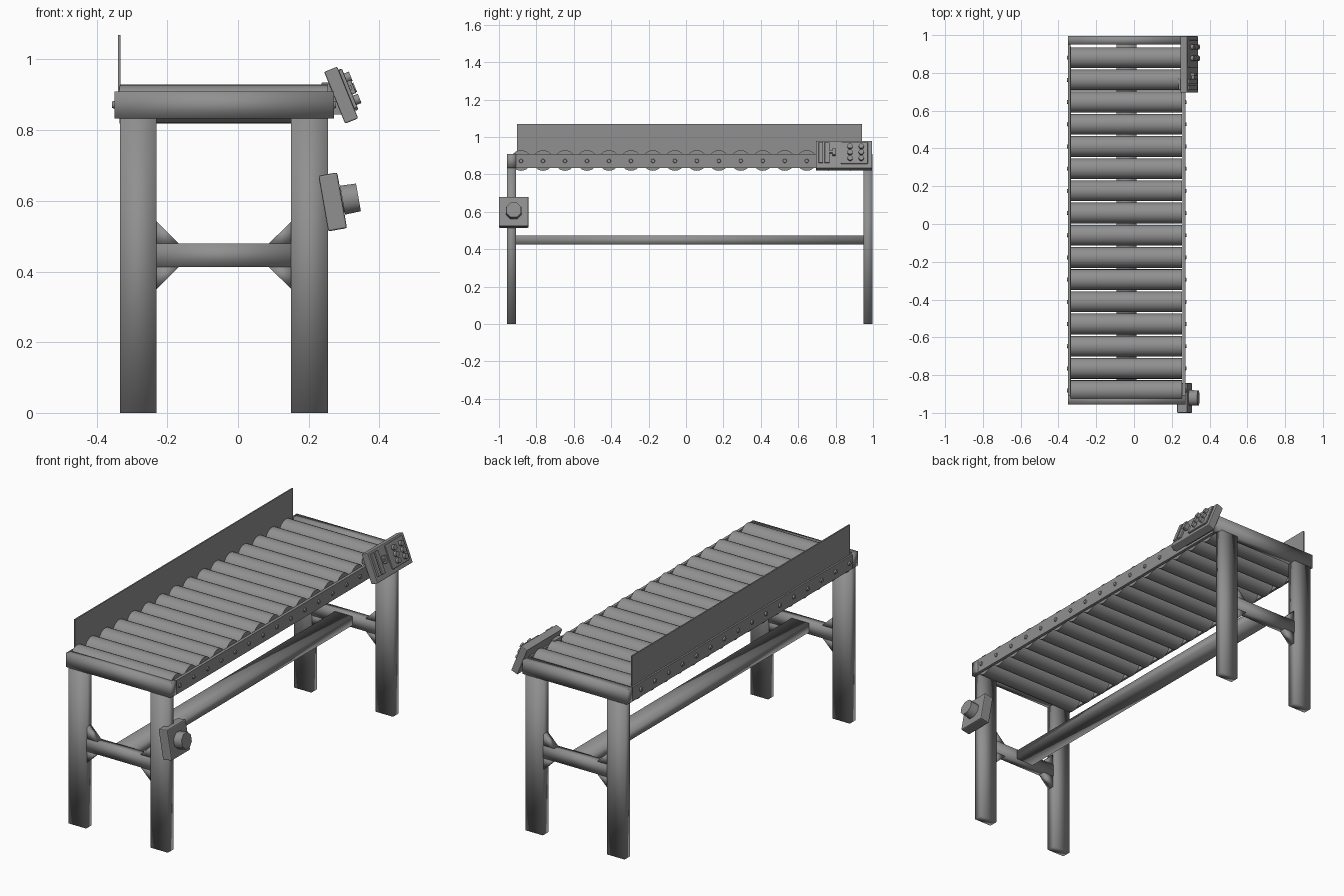
import bpy, bmesh, math
from mathutils import Matrix, Vector

if "Cube" in bpy.data.objects:
    bpy.data.objects.remove(bpy.data.objects["Cube"])

I = Matrix.Identity(4)
CX = -0.04  # centre line of the table frame
GREY = bpy.data.materials.new("dark_grey")
GREY.diffuse_color = (0.28, 0.28, 0.28, 1)
GREY.use_nodes = True
GREY.node_tree.nodes["Principled BSDF"].inputs["Base Color"].default_value = GREY.diffuse_color


def finish(name, bm, mat=I, bevel=0.0, angle=0):
    """Make the object; angle is the smoothing limit in degrees (0 = flat)."""
    bmesh.ops.recalc_face_normals(bm, faces=bm.faces)
    me = bpy.data.meshes.new(name)
    bm.to_mesh(me)
    bm.free()
    me.materials.append(GREY)
    ob = bpy.data.objects.new(name, me)
    bpy.context.collection.objects.link(ob)
    ob.matrix_world = mat
    if bevel:
        m = ob.modifiers.new("bevel", "BEVEL")
        m.width, m.segments = bevel, 2
    if angle:
        bpy.ops.object.select_all(action="DESELECT")
        ob.select_set(True)
        bpy.context.view_layer.objects.active = ob
        bpy.ops.object.shade_smooth_by_angle(angle=math.radians(angle))
    return ob


def box(name, x, y, z, mat=I, bevel=0.0, angle=0):
    """Box given by its (min, max) range on each axis."""
    bm = bmesh.new()
    lo, hi = Vector((x[0], y[0], z[0])), Vector((x[1], y[1], z[1]))
    m = Matrix.Translation((lo + hi) / 2) @ Matrix.Diagonal((*(hi - lo), 1))
    bmesh.ops.create_cube(bm, size=1, matrix=m)
    return finish(name, bm, mat, bevel, angle)


def rod(name, x, y, z, r, sides, mat=I, r2=None, turn=0.0):
    """Cylinder along x between x[0] and x[1]."""
    bm = bmesh.new()
    m = (Matrix.Translation(((x[0] + x[1]) / 2, y, z))
         @ Matrix.Rotation(math.pi / 2, 4, "Y") @ Matrix.Rotation(turn, 4, "Z"))
    bmesh.ops.create_cone(bm, cap_ends=True, segments=sides, radius1=r,
                          radius2=r if r2 is None else r2, depth=x[1] - x[0], matrix=m)
    return finish(name, bm, mat, angle=50)


def gusset(name, x, z, dx, dz, y):
    """Triangular brace plate in the xz plane."""
    bm = bmesh.new()
    pts = [(x, z), (x + dx, z), (x, z + dz)]
    f = bm.faces.new([bm.verts.new((px, y - 0.018, pz)) for px, pz in pts])
    ext = bmesh.ops.extrude_face_region(bm, geom=[f])["geom"]
    bmesh.ops.translate(bm, vec=(0, 0.036, 0),
                        verts=[v for v in ext if isinstance(v, bmesh.types.BMVert)])
    finish(name, bm, angle=180)


# Leg frames at both ends: softly shaded legs, end beam, cross bar and braces
for end, y0, y1 in (("front", -0.956, -0.909), ("back", 0.949, 0.996)):
    ym = (y0 + y1) / 2
    box(end + "_end_beam", (-0.349, 0.272), (y0, y1), (0.833, 0.909), angle=180)
    box(end + "_cross_bar", (-0.23, 0.15), (y0 + 0.002, y1 - 0.002), (0.413, 0.479), angle=180)
    for side, s in (("left", -1), ("right", 1)):
        xs = sorted((CX + s * 0.19, CX + s * 0.294))
        box(f"{end}_{side}_leg", xs, (y0, y1), (0, 0.835), angle=180)
        for lvl, z, d in (("upper", 0.478, 0.063), ("lower", 0.414, -0.063)):
            gusset(f"{end}_{side}_{lvl}_brace", CX + s * 0.19, z, -s * 0.064, d, ym)

# Long stretcher between the cross bars
box("long_stretcher", (-0.092, 0.012), (-0.912, 0.952), (0.424, 0.472), angle=180)

# Side rails and guard
box("left_rail", (-0.349, -0.337), (-0.95, 0.99), (0.833, 0.909))
box("right_rail", (0.257, 0.272), (-0.95, 0.99), (0.833, 0.909))
box("side_guard", (-0.34, -0.333), (-0.903, 0.941), (0.86, 1.07))

# Rollers with bolt heads on both rails
for i in range(16):
    y = -0.882 + i * 0.1175
    rod(f"roller_{i + 1}", (-0.336, 0.254), y, 0.874, 0.055, 24)
    rod(f"left_bolt_{i + 1}", (-0.356, -0.345), y, 0.872, 0.009, 12, r2=0.013)
    rod(f"right_bolt_{i + 1}", (0.266, 0.278), y, 0.872, 0.013, 12, r2=0.009)

# Tilted control panel (local +x is the face normal)
P = Matrix.Translation((0.292, 0.845, 0.899)) @ Matrix.Rotation(math.radians(-22), 4, "Y")
box("control_panel", (-0.02, 0.02), (-0.15, 0.15), (-0.079, 0.079), P, 0.004)
box("button_plate", (0.018, 0.03), (-0.017, 0.128), (-0.057, 0.07), P, 0.006)
for r in range(3):
    for c in range(2):
        rod(f"panel_button_{r}_{c}", (0.028, 0.045), 0.032 + c * 0.06,
            0.006 + (r - 1) * 0.034, 0.014, 12, P)
box("slider_strip_a", (0.018, 0.03), (-0.136, -0.112), (-0.05, 0.068), P, 0.003)
box("slider_strip_b", (0.018, 0.03), (-0.104, -0.078), (-0.05, 0.068), P, 0.003)
box("slider_crossbar", (0.018, 0.036), (-0.078, -0.062), (0.004, 0.016), P)
box("slider_knob", (0.018, 0.042), (-0.062, -0.046), (-0.01, 0.03), P, 0.003)
box("panel_bracket", (0.236, 0.28), (0.71, 0.77), (0.905, 0.935), bevel=0.003)
box("panel_mount", (0.262, 0.295), (0.74, 0.95), (0.845, 0.9))

# Emergency stop box on the front right leg
E = Matrix.Translation((0.268, -0.921, 0.597)) @ Matrix.Rotation(math.radians(-10), 4, "Y")
box("stop_box", (-0.027, 0.027), (-0.079, 0.079), (-0.08, 0.08), E, 0.005)
rod("stop_collar", (0.025, 0.042), 0, 0, 0.034, 16, E)
rod("stop_button", (0.028, 0.074), 0, 0, 0.045, 8, E, r2=0.043, turn=math.pi / 8)
